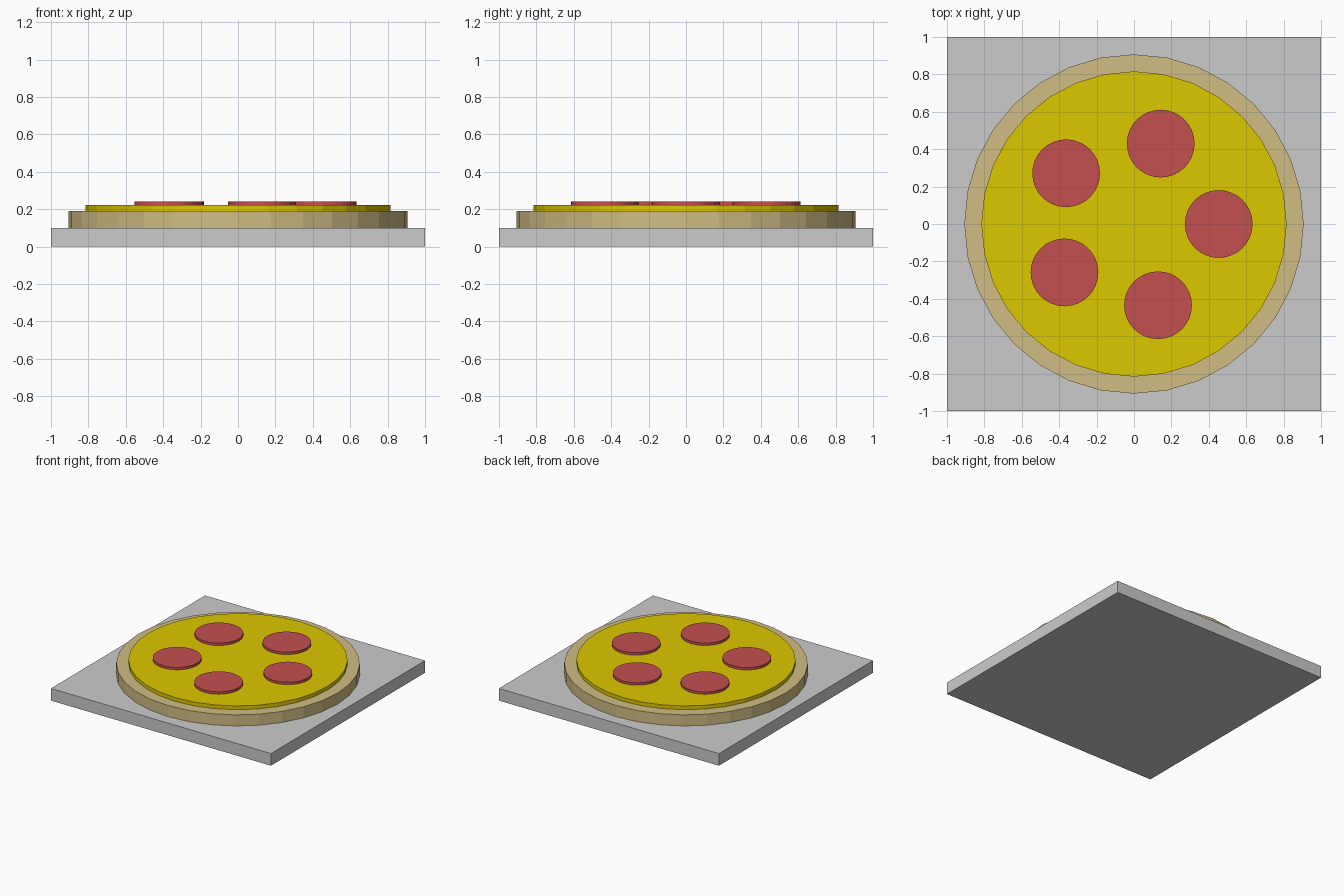
import bpy
import math

if "Cube" in bpy.data.objects:
    bpy.data.objects.remove(bpy.data.objects["Cube"])


def material(name, rgb):
    mat = bpy.data.materials.new(name)
    mat.diffuse_color = (*rgb, 1.0)
    mat.use_nodes = True
    mat.node_tree.nodes["Principled BSDF"].inputs["Base Color"].default_value = mat.diffuse_color
    return mat


def disc(name, radius, bottom, top, mat, x=0.0, y=0.0, sides=32):
    bpy.ops.mesh.primitive_cylinder_add(
        vertices=sides, radius=radius, depth=top - bottom,
        location=(x, y, (bottom + top) / 2))
    obj = bpy.context.object
    obj.name = name
    obj.data.materials.append(mat)
    return obj


crust_mat = material("crust", (0.64, 0.51, 0.23))
cheese_mat = material("cheese", (0.72, 0.58, 0.0))
sausage_mat = material("pepperoni", (0.56, 0.08, 0.08))

# Square serving board
bpy.ops.mesh.primitive_cube_add(size=1, location=(0, 0, 0.05))
board = bpy.context.object
board.name = "board"
board.scale = (2, 2, 0.1)

# Crust and cheese layers
disc("crust", 0.907, 0.1, 0.191, crust_mat)
disc("cheese", 0.816, 0.191, 0.222, cheese_mat)

# Ring of five pepperoni slices
for i in range(5):
    a = i * 1.25
    disc(f"pepperoni_{i + 1}", 0.181, 0.222, 0.242, sausage_mat,
         0.453 * math.cos(a), 0.453 * math.sin(a))
